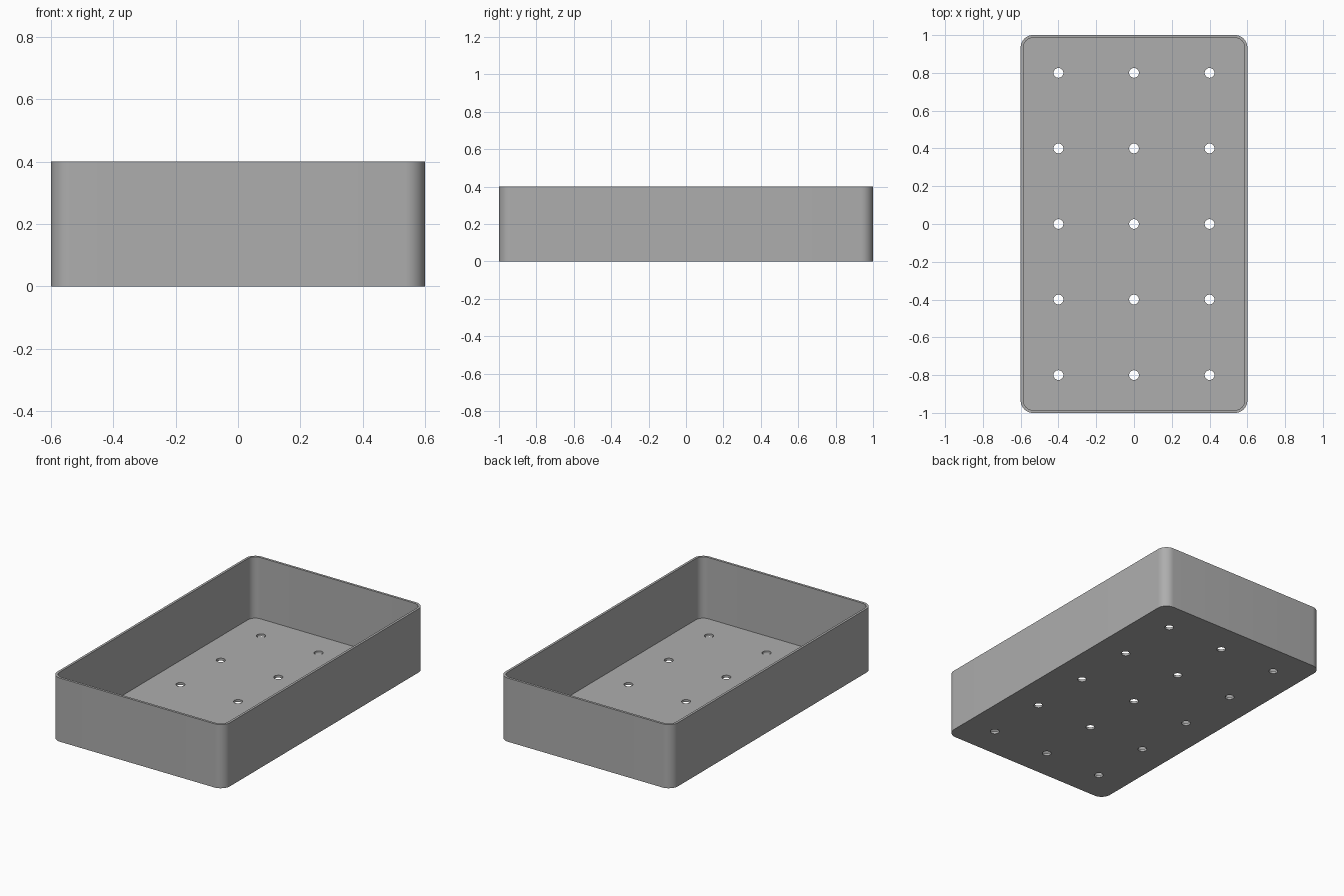
import bpy
import bmesh
import math
from mathutils import Matrix

WIDTH, LENGTH, HEIGHT = 1.2, 2.0, 0.4
WALL, CORNER, HOLE = 0.015, 0.065, 0.026

old = bpy.data.objects.get("Cube")
if old:
    bpy.data.objects.remove(old, do_unlink=True)

grey = bpy.data.materials.new("plain grey")
grey.use_nodes = True
colour = (0.42, 0.42, 0.42, 1)
grey.diffuse_color = colour
grey.node_tree.nodes["Principled BSDF"].inputs["Base Color"].default_value = colour


def add_object(name, bm):
    mesh = bpy.data.meshes.new(name)
    bm.to_mesh(mesh)
    bm.free()
    mesh.materials.append(grey)
    obj = bpy.data.objects.new(name, mesh)
    bpy.context.collection.objects.link(obj)
    return obj


def rounded_block(name, width, length, bottom, top, radius):
    """Box with rounded vertical edges."""
    bm = bmesh.new()
    size = Matrix.Diagonal((width, length, top - bottom, 1))
    place = Matrix.Translation((0, 0, (top + bottom) / 2))
    bmesh.ops.create_cube(bm, size=1, matrix=place @ size)
    upright = [e for e in bm.edges
               if abs(e.verts[0].co.z - e.verts[1].co.z) > 0.01]
    bmesh.ops.bevel(bm, geom=upright, offset=radius, segments=12,
                    profile=0.5, affect='EDGES')
    return add_object(name, bm)


def cut(target, cutter):
    cutter.hide_render = True
    mod = target.modifiers.new(cutter.name, 'BOOLEAN')
    mod.operation = 'DIFFERENCE'
    mod.solver = 'EXACT'
    mod.object = cutter
    bpy.ops.object.select_all(action='DESELECT')
    target.select_set(True)
    bpy.context.view_layer.objects.active = target
    bpy.ops.object.modifier_apply(modifier=mod.name)
    bpy.data.objects.remove(cutter, do_unlink=True)


# Outer shell, hollowed to leave thin walls and floor
tray = rounded_block("tray", WIDTH, LENGTH, 0, HEIGHT, CORNER)
cut(tray, rounded_block("cavity_cutter", WIDTH - 2 * WALL, LENGTH - 2 * WALL,
                        WALL, HEIGHT + 0.1, CORNER - WALL))

# Grid of drainage holes through the floor
bm = bmesh.new()
for column in range(-1, 2):
    for row in range(-2, 3):
        bmesh.ops.create_cone(
            bm, cap_ends=True, segments=32, radius1=HOLE, radius2=HOLE,
            depth=0.1, matrix=Matrix.Translation((column * 0.4, row * 0.4, 0)))
cut(tray, add_object("hole_cutter", bm))

bpy.ops.object.shade_smooth_by_angle(angle=math.radians(30))
